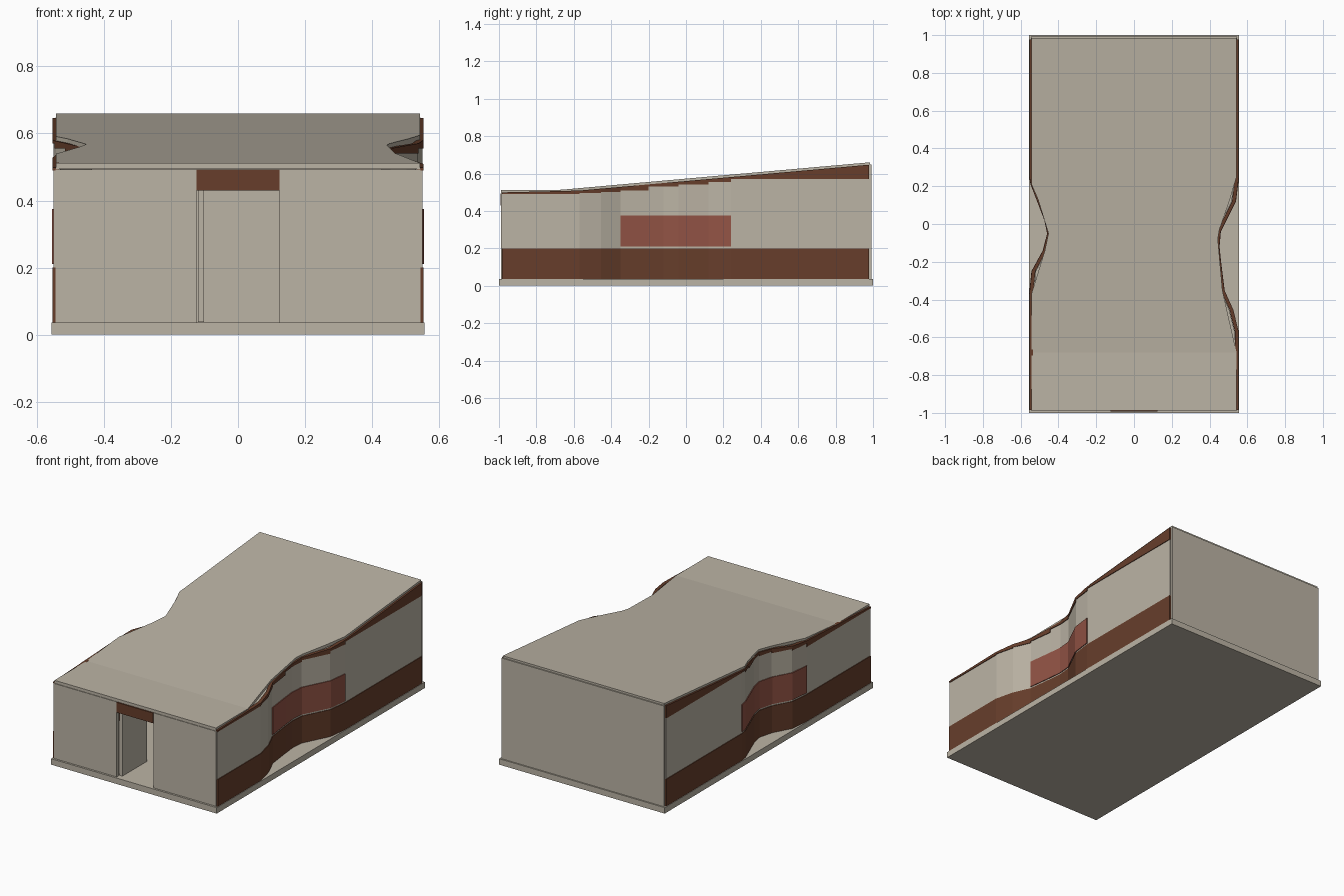
import bpy, bmesh

if "Cube" in bpy.data.objects:
    bpy.data.objects.remove(bpy.data.objects["Cube"])


def material(name, rgb):
    m = bpy.data.materials.new(name)
    m.diffuse_color = (*rgb, 1)
    m.use_nodes = True
    m.node_tree.nodes["Principled BSDF"].inputs["Base Color"].default_value = m.diffuse_color
    return m


BEIGE = material("warm beige", (0.50, 0.455, 0.375))
BROWN = material("dark brown", (0.135, 0.048, 0.024))
RED = material("brick red", (0.29, 0.088, 0.06))


def finish(bm, name, mat):
    bmesh.ops.recalc_face_normals(bm, faces=bm.faces)
    me = bpy.data.meshes.new(name)
    bm.to_mesh(me)
    bm.free()
    me.materials.append(mat)
    ob = bpy.data.objects.new(name, me)
    bpy.context.collection.objects.link(ob)
    return ob


def loft(name, rings, mat):
    """Closed solid through a row of four-point cross-sections."""
    bm = bmesh.new()
    rows = [[bm.verts.new(p) for p in ring] for ring in rings]
    for a, b in zip(rows, rows[1:]):
        for i in range(4):
            j = (i + 1) % 4
            bm.faces.new((a[i], a[j], b[j], b[i]))
    bm.faces.new(rows[0])
    bm.faces.new(rows[-1])
    return finish(bm, name, mat)


def box(name, x0, x1, y0, y1, z0, z1, mat):
    return loft(name, [[(x0, y, z0), (x1, y, z0), (x1, y, z1), (x0, y, z1)]
                       for y in (y0, y1)], mat)


def interp(pts, y):
    if y <= pts[0][0]:
        return pts[0][1]
    for (a, p), (b, q) in zip(pts, pts[1:]):
        if y <= b:
            return p + (q - p) * (y - a) / (b - a)
    return pts[-1][1]


def roof_z(y):
    return interp([(-0.68, 0.512), (0.98, 0.66)], y)


# Plan of the pinched side walls: (y, x)
PLAN = {
    1: [(-0.985, 0.55), (-0.57, 0.55), (-0.455, 0.522), (-0.35, 0.475), (-0.2, 0.456),
        (-0.12, 0.448), (-0.04, 0.455), (0.12, 0.535), (0.24, 0.55), (0.978, 0.55)],
    -1: [(-0.985, 0.55), (-0.37, 0.55), (-0.25, 0.538), (-0.14, 0.478), (-0.05, 0.455),
         (0.02, 0.47), (0.13, 0.512), (0.21, 0.543), (0.25, 0.55), (0.978, 0.55)],
}
# Height of the beige panels, stepping up along the wall: (start y, z)
STEPS = [(-1, 0.49), (-0.57, 0.495), (-0.46, 0.50), (-0.36, 0.51), (-0.26, 0.52),
         (-0.18, 0.53), (-0.02, 0.54), (0.11, 0.555), (0.22, 0.57)]


def panel_top(y):
    return [z for s, z in STEPS if s <= y][-1]


def band(name, side, pts, bottom, top, grow, mat, thick=0.02):
    rings = []
    for y, x in pts:
        xo, xi = side * (x + grow), side * (x + grow - thick)
        rings.append([(xi, y, bottom(y)), (xo, y, bottom(y)),
                      (xo, y, top(y)), (xi, y, top(y))])
    loft(name, rings, mat)


# Base slab
box("base_slab", -0.557, 0.557, -1, 1, 0, 0.036, BEIGE)

# Side walls: brown plinth, beige panels, brown frieze, red stripe
for side, label in ((1, "right"), (-1, "left")):
    plan = PLAN[side]
    band(label + "_plinth", side, plan, lambda y: 0.036, lambda y: 0.2, 0.004, BROWN)
    for k, (p, q) in enumerate(zip(plan, plan[1:])):
        h = panel_top((p[0] + q[0]) / 2)
        band(f"{label}_panel_{k}", side, (p, q), lambda y: 0.2, lambda y: h, 0, BEIGE)
        band(f"{label}_frieze_{k}", side, (p, q), lambda y: h,
             lambda y: max(roof_z(y) - 0.013, h + 0.005), 0.004, BROWN)
    y0, y1 = (-0.35, 0.24) if side > 0 else (-0.37, 0.25)
    stripe = [p for p in plan if y0 <= p[0] <= y1]
    band(label + "_stripe", side, stripe, lambda y: 0.21, lambda y: 0.375, 0.005, RED, 0.008)

# Front wall around the doorway, lintel, open door leaf
box("front_wall_left", -0.545, -0.124, -0.988, -0.965, 0.036, 0.492, BEIGE)
box("front_wall_right", 0.124, 0.545, -0.988, -0.965, 0.036, 0.492, BEIGE)
box("door_lintel", -0.124, 0.124, -0.992, -0.965, 0.43, 0.492, BROWN)
box("door_leaf", -0.12, -0.102, -0.965, -0.73, 0.038, 0.43, BEIGE)

# Back wall
box("back_wall", -0.545, 0.545, 0.978, 0.992, 0.036, 0.648, BEIGE)

# Sloping roof with pinched edges
ROOF_R = [(-0.68, 0.543), (-0.35, 0.468), (-0.08, 0.444), (-0.03, 0.452), (0.12, 0.505), (0.25, 0.543)]
ROOF_L = [(-0.37, 0.543), (-0.14, 0.472), (-0.05, 0.453), (0.13, 0.508), (0.21, 0.543)]
ys = sorted({-0.988, 0.985} | {y for y, _ in ROOF_R + ROOF_L})
rings = []
for y in ys:
    l, r, z = -interp(ROOF_L, y), interp(ROOF_R, y), roof_z(y)
    rings.append([(l, y, z - 0.018), (r, y, z - 0.018), (r, y, z), (l, y, z)])
loft("roof", rings, BEIGE)
